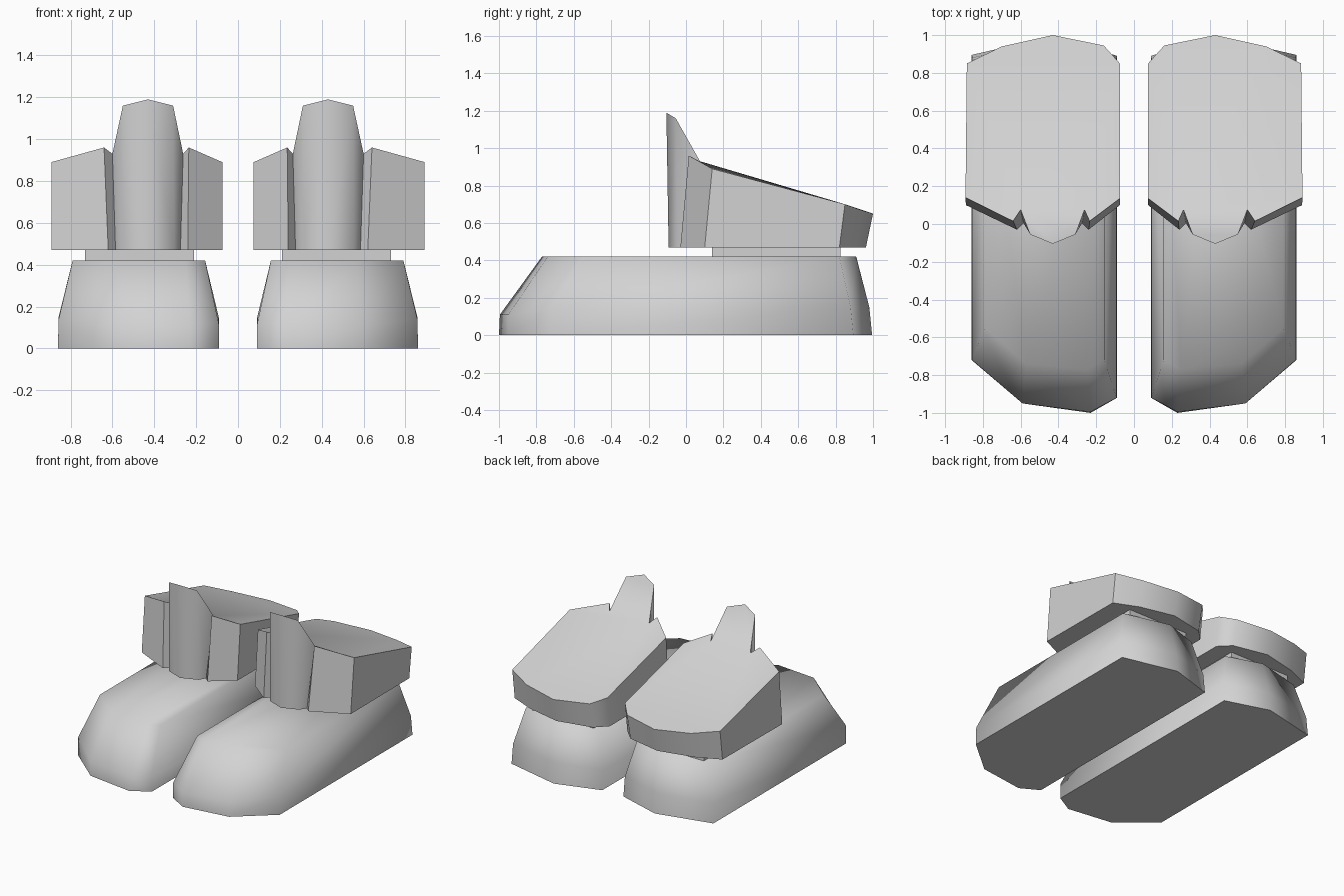
import bpy, bmesh, math

if "Cube" in bpy.data.objects:
    bpy.data.objects.remove(bpy.data.objects["Cube"], do_unlink=True)

grey = bpy.data.materials.new("light_grey")
grey.use_nodes = True
grey.diffuse_color = (0.65, 0.65, 0.65, 1)
grey.node_tree.nodes["Principled BSDF"].inputs["Base Color"].default_value = (0.65, 0.65, 0.65, 1)


def loft(name, rings, side, smooth, top_faces=None):
    """Stack rings of equal length into a closed solid; side = -1 mirrors it in x."""
    bm = bmesh.new()
    loops = [[bm.verts.new((x * side, y, z)) for x, y, z in r] for r in rings]
    n = len(loops[0])
    for low, high in zip(loops, loops[1:]):
        for i in range(n):
            j = (i + 1) % n
            bm.faces.new((low[i], low[j], high[j], high[i]))
    bm.faces.new(loops[0][::-1])
    for idx in top_faces or [range(n)]:
        bm.faces.new([loops[-1][i] for i in idx])
    bmesh.ops.recalc_face_normals(bm, faces=bm.faces)
    me = bpy.data.meshes.new(name)
    bm.to_mesh(me)
    bm.free()
    ob = bpy.data.objects.new(name, me)
    bpy.context.collection.objects.link(ob)
    me.materials.append(grey)
    bpy.ops.object.select_all(action='DESELECT')
    ob.select_set(True)
    bpy.context.view_layer.objects.active = ob
    bpy.ops.object.shade_smooth_by_angle(angle=math.radians(smooth))
    return ob


def flat(points, z):
    return [(x, y, z) for x, y in points]


# Shoe outlines, counter-clockwise from the inner toe corner
sole = [(.09, -.92), (.23, -1.0), (.59, -.95), (.86, -.72),
        (.86, .895), (.43, .995), (.09, .89)]
waist = [(.092, -.92, .12), (.23, -.995, .11), (.59, -.95, .11), (.857, -.72, .14),
         (.857, .88, .15), (.43, .98, .15), (.092, .875, .15)]
instep = [(.157, -.72), (.25, -.77), (.57, -.74), (.79, -.55),
          (.79, .82), (.43, .91), (.157, .82)]

# Ankle outline
ankle = [(.21, .14), (.73, .14), (.73, .825), (.21, .825)]

# Cuff outlines: inner wing, notch, tongue, notch, outer wing, rounded back
cuff_low = [(.075, .10), (.24, -.03), (.275, .005), (.305, -.045), (.43, -.093),
            (.555, -.045), (.585, .005), (.62, -.03), (.89, .10),
            (.885, .82), (.70, .90), (.43, .962), (.16, .905), (.075, .82)]
cuff_high = [(.075, .135, .89), (.235, .015, .96), (.262, .075, .93), (.31, -.055, 1.16),
             (.43, -.105, 1.19), (.55, -.055, 1.16), (.60, .075, .93), (.64, .015, .96),
             (.892, .14, .89), (.885, .85, .70), (.70, .94, .668), (.43, 1.0, .65),
             (.16, .945, .667), (.075, .85, .70)]
cuff_top = [(0, 1, 2), (2, 3, 4, 5, 6), (6, 7, 8), (0, 2, 6, 8, 9, 10, 11, 12, 13)]

for side, label in ((1, "left"), (-1, "right")):
    loft(label + "_shoe", [flat(sole, 0), waist, flat(instep, .42)], side, 82)
    loft(label + "_ankle", [flat(ankle, .41), flat(ankle, .48)], side, 30)
    loft(label + "_cuff", [flat(cuff_low, .47), cuff_high], side, 50, cuff_top)
